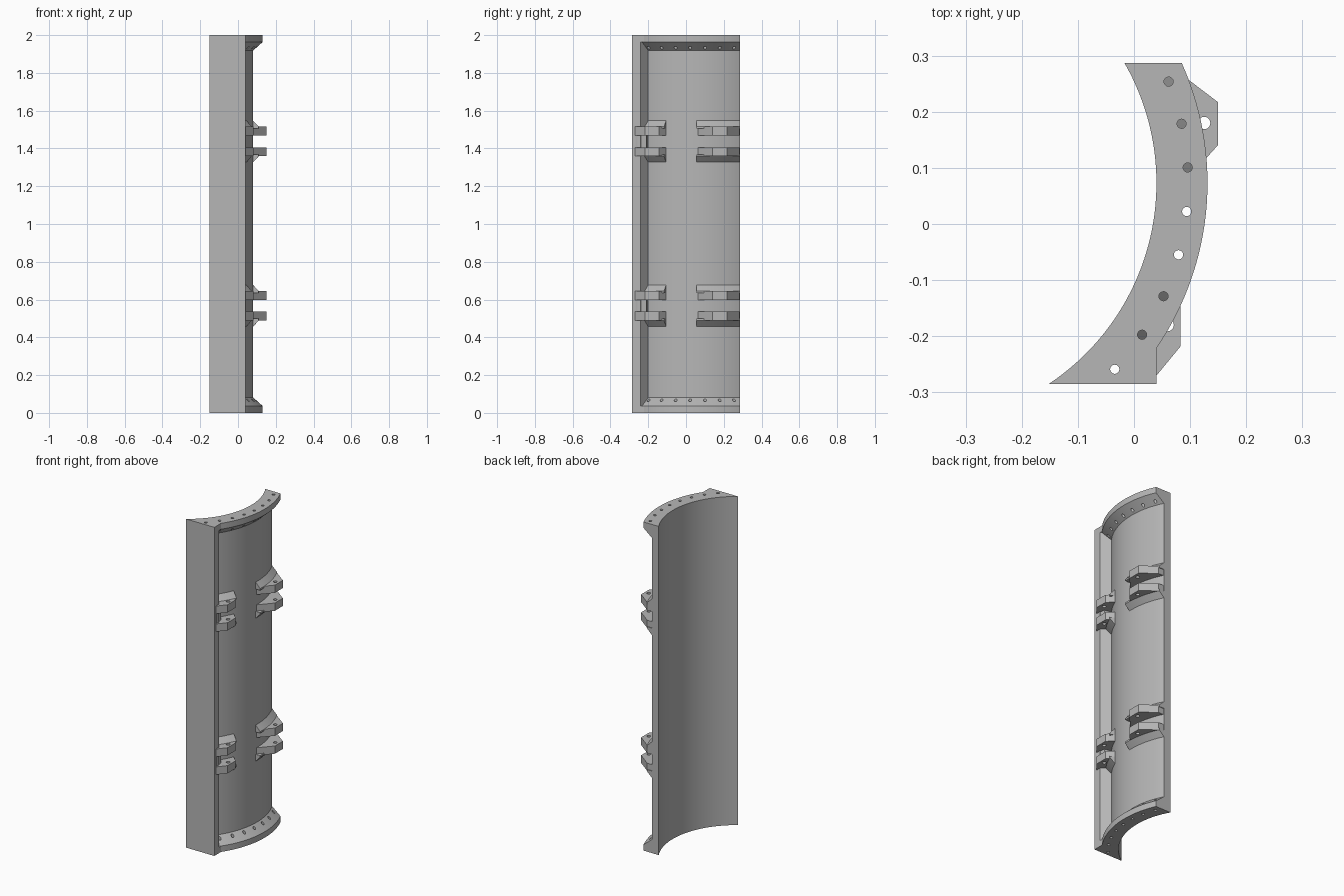
import bpy, bmesh, math
from mathutils import Vector

cube = bpy.data.objects.get("Cube")
if cube:
    bpy.data.objects.remove(cube)

CX, CY = -0.39, 0.073                     # axis of the curved shell
R_IN, R_WALL, R_FLANGE, R_HOLES = 0.43, 0.47, 0.521, 0.4865
Y_FRONT, Y_BACK, HEIGHT = -0.285, 0.287, 2.0

grey = bpy.data.materials.new("plain grey")
grey.use_nodes = True
grey.diffuse_color = (0.47, 0.47, 0.47, 1)
grey.node_tree.nodes["Principled BSDF"].inputs["Base Color"].default_value = grey.diffuse_color


def make(name, bm):
    bmesh.ops.recalc_face_normals(bm, faces=bm.faces)
    mesh = bpy.data.meshes.new(name)
    bm.to_mesh(mesh)
    bm.free()
    mesh.materials.append(grey)
    ob = bpy.data.objects.new(name, mesh)
    bpy.context.collection.objects.link(ob)
    return ob


def prism(name, outline, z0, z1):
    """Extrude a plan outline between two heights."""
    bm = bmesh.new()
    face = bm.faces.new([bm.verts.new((x, y, z0)) for x, y in outline])
    top = bmesh.ops.extrude_face_region(bm, geom=[face])["geom"]
    bmesh.ops.translate(bm, vec=(0, 0, z1 - z0),
                        verts=[v for v in top if isinstance(v, bmesh.types.BMVert)])
    return make(name, bm)


def sweep(name, profile, a0, a1, steps):
    """Turn a radius/height profile about the shell axis, trimmed front and back."""
    bm = bmesh.new()
    rings = []
    for i in range(steps + 1):
        a = math.radians(a0 + (a1 - a0) * i / steps)
        rings.append([bm.verts.new((CX + r * math.cos(a), CY + r * math.sin(a), z))
                      for r, z in profile])
    n = len(profile)
    for p, q in zip(rings, rings[1:]):
        for j in range(n):
            bm.faces.new((p[j], p[(j + 1) % n], q[(j + 1) % n], q[j]))
    bm.faces.new(rings[0])
    bm.faces.new(rings[-1])
    for y, side in ((Y_FRONT, -1), (Y_BACK, 1)):
        cut = bmesh.ops.bisect_plane(bm, geom=bm.verts[:] + bm.edges[:] + bm.faces[:],
                                     plane_co=(0, y, 0), plane_no=(0, side, 0),
                                     clear_outer=True)["geom_cut"]
        edges = [e for e in cut if isinstance(e, bmesh.types.BMEdge)]
        if edges:
            bmesh.ops.contextual_create(bm, geom=edges)
    return make(name, bm)


def pins(name, centres, radius, z0, z1):
    """Round cutters standing at the given plan positions."""
    bm = bmesh.new()
    for x, y in centres:
        made = bmesh.ops.create_cone(bm, cap_ends=True, segments=20, radius1=radius,
                                     radius2=radius, depth=z1 - z0)
        bmesh.ops.translate(bm, verts=made["verts"], vec=Vector((x, y, (z0 + z1) / 2)))
    ob = make(name, bm)
    ob.hide_render = True
    return ob


def combine(ob, other, operation):
    mod = ob.modifiers.new(operation.lower(), "BOOLEAN")
    mod.operation, mod.solver, mod.object = operation, "EXACT", other
    bpy.context.view_layer.objects.active = ob
    bpy.ops.object.modifier_apply(modifier=mod.name)
    bpy.data.objects.remove(other)


# Curved shell with a sloped flange at each end
half = [(R_IN, 0), (R_FLANGE, 0), (R_FLANGE, 0.036), (R_WALL, 0.082)]
shell = sweep("shell", half + [(r, HEIGHT - z) for r, z in reversed(half)], -58, 31, 72)

# Straight front rib, with corner blocks closing the flange ends
rib = prism("front_rib", [(0.04, Y_FRONT), (0.04, -0.24), (-0.019, -0.19),
                          (-0.11, Y_FRONT)], 0, HEIGHT)
combine(shell, rib, "UNION")
corner = [(0.04, Y_FRONT), (0.04, -0.212), (0.0, -0.19), (-0.06, Y_FRONT)]
for z in (0, HEIGHT - 0.036):
    combine(shell, prism("corner", corner, z, z + 0.036), "UNION")

# Row of bolt holes
angles = [math.radians(21.8 - 9.26 * i) for i in range(8)]
holes = [(CX + R_HOLES * math.cos(a), CY + R_HOLES * math.sin(a)) for a in angles]
combine(shell, pins("bolt_holes", holes, 0.0082, -0.1, HEIGHT + 0.1), "DIFFERENCE")

# Hinge lugs: outline, pin hole, and angle span of the fillet against the wall
lugs = {
    "front": ([(0.036, -0.275), (0.083, -0.218), (0.083, -0.142), (0.045, -0.106),
               (0.03, -0.11), (-0.03, -0.21), (-0.02, -0.26)], (0.06, -0.18), -38, -22.3),
    "back": ([(0.15, 0.217), (0.15, 0.141), (0.073, 0.055), (0.06, 0.06),
              (0.025, 0.283), (0.063, 0.283)], (0.125, 0.18), -2, 30),
}
lug_parts = []
for level, z_mid in (("lower", 0.567), ("upper", 1.437)):
    for place, (outline, pin, a0, a1) in lugs.items():
        for side, s in (("bottom", -1), ("top", 1)):
            z_in, z_out = z_mid + s * 0.031, z_mid + s * 0.078
            name = f"{place}_{level}_{side}_lug"
            lug = prism(name, outline, min(z_in, z_out), max(z_in, z_out))
            combine(lug, pins("pin_hole", [pin], 0.011, z_mid - 0.2, z_mid + 0.2), "DIFFERENCE")
            fillet = sweep(name + "_fillet", [(0.455, z_out - s * 0.01), (0.5, z_out - s * 0.01),
                                              (0.5, z_out), (R_WALL, z_out + s * 0.032),
                                              (0.455, z_out + s * 0.032)], a0, a1, 16)
            lug_parts += [lug, fillet]
    # Web between the front pair of lugs
    lug_parts.append(prism(f"front_{level}_web", [(0.042, -0.268), (0.032, -0.21),
                                                  (-0.015, -0.2), (0.0, -0.26)],
                           z_mid - 0.032, z_mid + 0.032))

# Smooth curves, crisp corners
bpy.ops.object.select_all(action="DESELECT")
for ob in [shell] + lug_parts:
    ob.select_set(True)
bpy.context.view_layer.objects.active = shell
bpy.ops.object.shade_smooth_by_angle(angle=math.radians(25))
